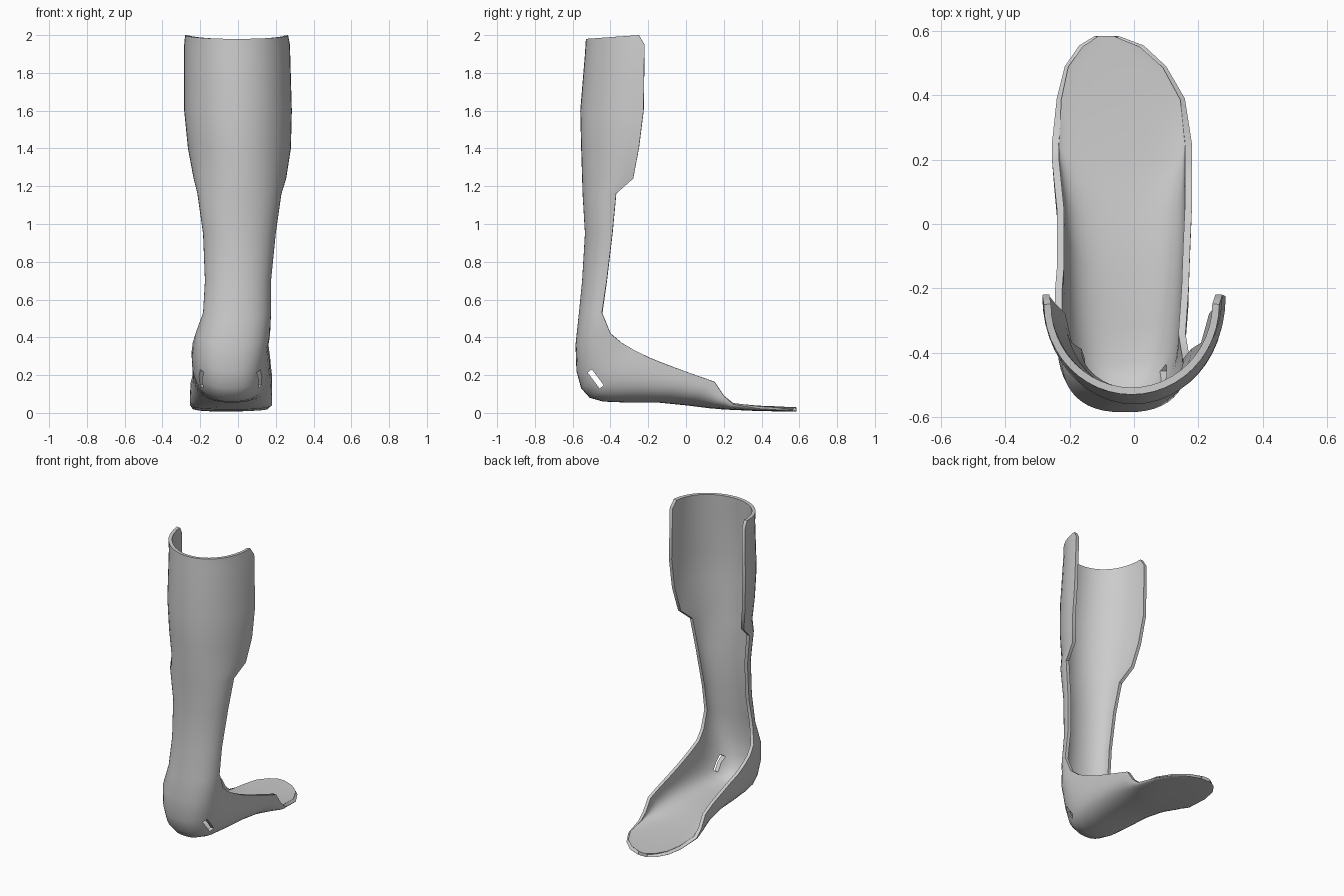
import bpy, math

cube = bpy.data.objects.get("Cube")
if cube:
    bpy.data.objects.remove(cube, do_unlink=True)

grey = bpy.data.materials.new("shell grey")
grey.use_nodes = True
colour = (0.6, 0.6, 0.6, 1)
grey.diffuse_color = colour
grey.node_tree.nodes["Principled BSDF"].inputs["Base Color"].default_value = colour

# Cross-sections from calf to toe: spine y, z; wing tip y, z; x min, x max
CALF = [
    (-.53, 1.98, -.25, 2.0, -.28, .265),
    (-.535, 1.9, -.22, 1.95, -.285, .275),
    (-.56, 1.6, -.225, 1.6, -.285, .285),
    (-.555, 1.4, -.25, 1.4, -.265, .28),
    (-.55, 1.24, -.28, 1.24, -.235, .255),
    (-.547, 1.15, -.37, 1.16, -.215, .23),
    (-.535, .95, -.39, .95, -.185, .2),
    (-.55, .7, -.42, .7, -.175, .175),
    (-.57, .5, -.445, .53, -.185, .175),
]
FOOT = [
    (-.585, .36, -.4, .42, -.225, .17),
    (-.58, .22, -.34, .37, -.24, .16),
    (-.555, .13, -.27, .33, -.245, .165),
    (-.51, .08, -.2, .295, -.245, .17),
    (-.44, .06, -.14, .27, -.24, .172),
    (-.32, .055, -.06, .24, -.24, .175),
    (-.15, .055, .05, .2, -.24, .18),
    (.0, .04, .15, .165, -.25, .18),
    (.12, .025, .2, .09, -.255, .18),
    (.2, .018, .25, .045, -.255, .18),
    (.38, .01, .39, .022, -.24, .158),
    (.49, .008, .49, .016, -.215, .1),
    (.555, .007, .555, .012, -.17, .03),
    (.585, .007, .585, .01, -.12, -.05),
]
STEPS = 24


def section(spine_y, spine_z, tip_y, tip_z, x0, x1, power):
    """U-shaped row of points through the spine, rising to both wing tips."""
    row = []
    for j in range(STEPS + 1):
        a = math.pi * (j / STEPS - .5)
        s = math.copysign(abs(math.sin(a)) ** (2 / power), a)
        rise = 1 - max(math.cos(a), 0) ** (2 / power)
        row.append(((x0 + x1) / 2 + s * (x1 - x0) / 2,
                    spine_y + (tip_y - spine_y) * rise,
                    spine_z + (tip_z - spine_z) * rise))
    return row


# Shell sheet, lofted through the sections
rows = [section(*s, 2) for s in CALF] + [section(*s, 2.5) for s in FOOT]
n = STEPS + 1
verts = [p for row in rows for p in row]
faces = [(i * n + j, (i + 1) * n + j, (i + 1) * n + j + 1, i * n + j + 1)
         for i in range(len(rows) - 1) for j in range(STEPS)]
mesh = bpy.data.meshes.new("brace_shell")
mesh.from_pydata(verts, [], faces)
mesh.materials.append(grey)
shell = bpy.data.objects.new("brace_shell", mesh)
bpy.context.collection.objects.link(shell)

# Slot cutter through both sides of the heel
bpy.ops.mesh.primitive_cube_add(size=1, location=(0, -.478, .18), rotation=(math.radians(37), 0, 0))
cutter = bpy.context.object
cutter.name = "heel_slot_cutter"
cutter.scale = (.8, .028, .105)
cutter.hide_render = True

thick = shell.modifiers.new("thickness", "SOLIDIFY")
thick.thickness = .022
thick.offset = -1
slots = shell.modifiers.new("heel_slots", "BOOLEAN")
slots.operation = "DIFFERENCE"
slots.object = cutter

# Apply the modifiers, drop the cutter and shade with sharp rims
bpy.context.view_layer.update()
graph = bpy.context.evaluated_depsgraph_get()
shell.data = bpy.data.meshes.new_from_object(shell.evaluated_get(graph))
shell.modifiers.clear()
bpy.data.objects.remove(cutter, do_unlink=True)
bpy.ops.object.select_all(action="DESELECT")
shell.select_set(True)
bpy.context.view_layer.objects.active = shell
bpy.ops.object.shade_smooth_by_angle(angle=math.radians(40))
